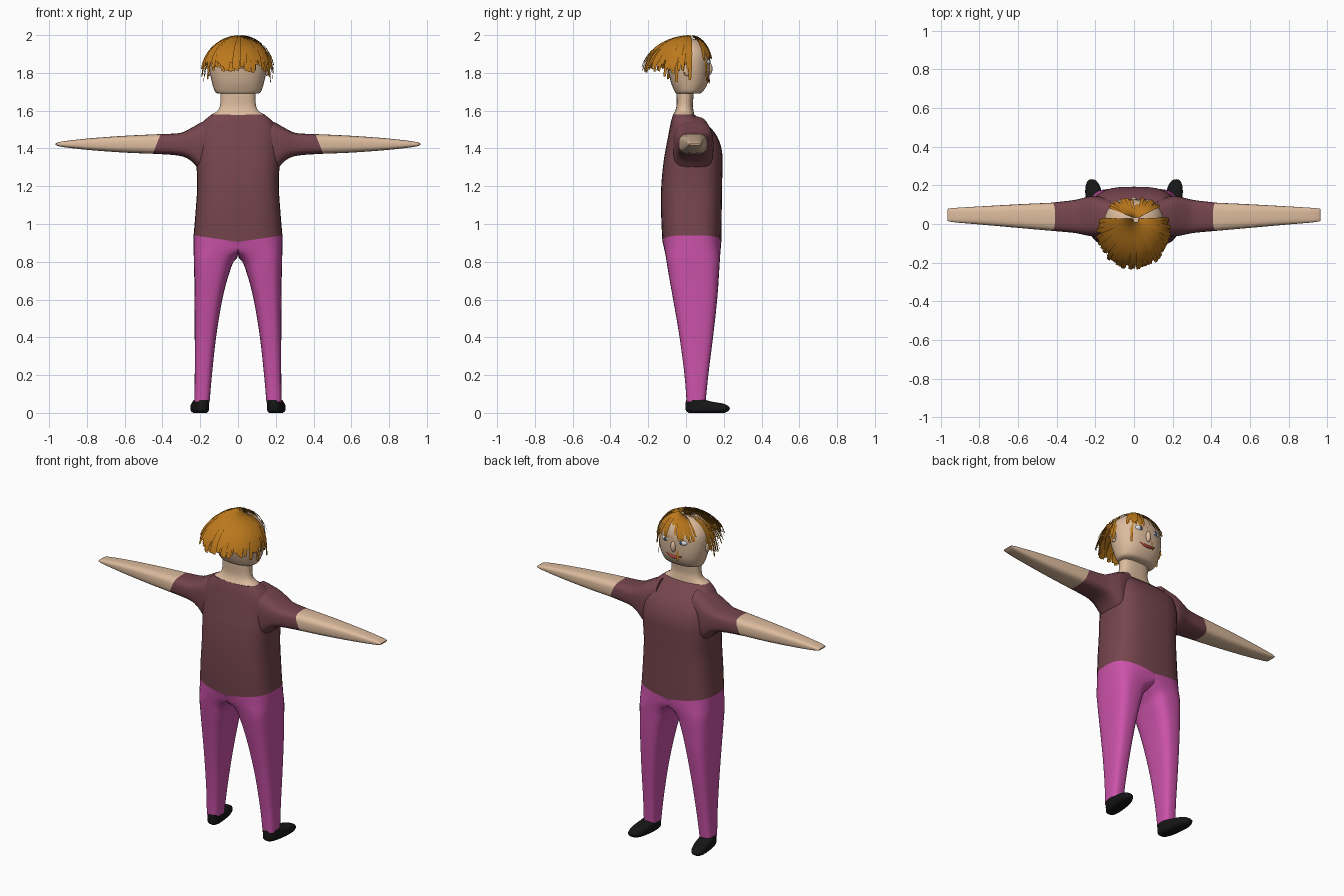
import bpy, bmesh, math, random
from mathutils import Vector

if "Cube" in bpy.data.objects:
    bpy.data.objects.remove(bpy.data.objects["Cube"])

random.seed(4)


def material(name, rgb):
    m = bpy.data.materials.new(name)
    m.diffuse_color = (*rgb, 1)
    m.use_nodes = True
    m.node_tree.nodes["Principled BSDF"].inputs["Base Color"].default_value = m.diffuse_color
    return m


SKIN = material("skin", (0.72, 0.50, 0.34))
SHIRT = material("shirt_cloth", (0.18, 0.06, 0.075))
PANTS = material("trouser_cloth", (0.60, 0.085, 0.40))
BLACK = material("shoe_black", (0.008, 0.008, 0.008))
HAIR = material("hair_orange", (0.50, 0.19, 0.012))
LIPS = material("lip_red", (0.50, 0.06, 0.05))
WHITE = material("eye_white", (0.75, 0.78, 0.8))
IRIS = material("iris_blue", (0.06, 0.10, 0.16))


def finish(obj, mat, mirror=False):
    obj.data.materials.append(mat)
    bpy.ops.object.select_all(action='DESELECT')
    obj.select_set(True)
    bpy.context.view_layer.objects.active = obj
    if obj.type == 'MESH':
        bpy.ops.object.shade_smooth_by_angle(angle=math.radians(50))
    if mirror:
        obj.modifiers.new("mirror", 'MIRROR')
    return obj


def from_bmesh(name, bm):
    me = bpy.data.meshes.new(name)
    bm.to_mesh(me)
    bm.free()
    obj = bpy.data.objects.new(name, me)
    bpy.context.collection.objects.link(obj)
    return obj


def smooth_rows(rows, sub=4):
    """Catmull-Rom interpolation of cross-section rows."""
    out = []
    for i in range(len(rows) - 1):
        p = [rows[max(i - 1, 0)], rows[i], rows[i + 1], rows[min(i + 2, len(rows) - 1)]]
        for k in range(sub):
            t = k / sub
            out.append([0.5 * (2 * b + (c - a) * t + (2 * a - 5 * b + 4 * c - d) * t * t
                               + (3 * b - a - 3 * c + d) * t ** 3) for a, b, c, d in zip(*p)])
    return out + [list(rows[-1])]


def loft(name, rows, mat, axis='z', power=2.6, mirror=False, warp=None, n=32):
    """Rounded-box sections. Row = position, a min, a max, b min, b max."""
    bm = bmesh.new()
    rings = []
    for t, a0, a1, b0, b1 in smooth_rows(rows):
        ring = []
        for k in range(n):
            ang = math.tau * k / n
            c, s = math.cos(ang), math.sin(ang)
            a = (a0 + a1) / 2 + (a1 - a0) / 2 * math.copysign(abs(c) ** (2 / power), c)
            b = (b0 + b1) / 2 + (b1 - b0) / 2 * math.copysign(abs(s) ** (2 / power), s)
            co = Vector((a, b, t)) if axis == 'z' else Vector((t, a, b))
            ring.append(bm.verts.new(warp(co) if warp else co))
        rings.append(ring)
    for r, q in zip(rings, rings[1:]):
        for k in range(n):
            bm.faces.new((r[k], r[(k + 1) % n], q[(k + 1) % n], q[k]))
    bm.faces.new(rings[0])
    bm.faces.new(rings[-1])
    bmesh.ops.recalc_face_normals(bm, faces=bm.faces)
    return finish(from_bmesh(name, bm), mat, mirror)


def ball(name, loc, scale, mat, mirror=False):
    bm = bmesh.new()
    bmesh.ops.create_uvsphere(bm, u_segments=20, v_segments=12, radius=1)
    for v in bm.verts:
        v.co = Vector(x * s + l for x, s, l in zip(v.co, scale, loc))
    return finish(from_bmesh(name, bm), mat, mirror)


# Waist line dips towards the centre on both shirt and trousers
def hem(co):
    fade = max(0, 1 - abs(co.z - 0.94) / 0.1)
    co.z -= 0.035 * fade * max(0, 1 - abs(co.x) / 0.235)
    return co


# Shirt torso
loft("shirt_torso", [
    (0.94, -0.235, 0.235, -0.125, 0.187), (1.06, -0.225, 0.225, -0.132, 0.189),
    (1.20, -0.216, 0.216, -0.131, 0.191), (1.32, -0.220, 0.220, -0.120, 0.193),
    (1.40, -0.220, 0.220, -0.107, 0.188), (1.48, -0.215, 0.215, -0.092, 0.155),
    (1.54, -0.185, 0.185, -0.080, 0.095), (1.58, -0.140, 0.140, -0.068, 0.042)],
    SHIRT, power=3, warp=hem)


# Sleeves and bare arms share a slanted cuff
def cuff(co):
    fade = max(0, 1 - abs(co.x - 0.43) / 0.15)
    co.x -= 0.4 * fade * (co.z - 1.424)
    return co


CUFF = (0.43, -0.035, 0.110, 1.372, 1.476)
loft("sleeve", [
    (0.12, -0.070, 0.130, 1.240, 1.570), (0.20, -0.066, 0.145, 1.285, 1.535),
    (0.25, -0.058, 0.138, 1.335, 1.507), (0.31, -0.046, 0.124, 1.362, 1.482), CUFF],
    SHIRT, axis='x', power=3.2, mirror=True, warp=cuff)
loft("arm", [
    CUFF, (0.60, -0.020, 0.102, 1.378, 1.467), (0.78, -0.004, 0.092, 1.391, 1.454),
    (0.90, 0.006, 0.085, 1.404, 1.441), (0.95, 0.012, 0.081, 1.412, 1.433),
    (0.965, 0.016, 0.078, 1.419, 1.426)],
    SKIN, axis='x', power=3.2, mirror=True, warp=cuff)


# Trouser legs, clipped at the centre plane so both halves meet at the crotch
def leg_warp(co):
    co.x = max(co.x, 0)
    return hem(co)


loft("trouser_leg", [
    (0.94, -0.235, 0.235, -0.125, 0.187), (0.88, -0.120, 0.235, -0.116, 0.184),
    (0.82, 0.005, 0.234, -0.106, 0.180), (0.74, 0.046, 0.232, -0.093, 0.175),
    (0.60, 0.083, 0.230, -0.068, 0.165), (0.40, 0.116, 0.229, -0.034, 0.143),
    (0.20, 0.138, 0.229, -0.008, 0.118), (0.06, 0.150, 0.231, 0.003, 0.104)],
    PANTS, power=3, mirror=True, warp=leg_warp)


# Shoes, toes turned slightly out
def splay(co):
    co.x += 0.13 * (co.y - 0.02)
    return co


loft("shoe", [
    (0.000, 0.158, 0.222, 0.015, 0.205), (0.012, 0.147, 0.234, 0.000, 0.226),
    (0.030, 0.145, 0.236, -0.002, 0.230), (0.048, 0.146, 0.234, -0.002, 0.200),
    (0.060, 0.147, 0.232, -0.001, 0.135), (0.068, 0.148, 0.230, 0.001, 0.106)],
    BLACK, power=2.5, mirror=True, warp=splay)

# Neck and head
loft("neck", [
    (1.578, -0.142, 0.142, -0.069, 0.044), (1.600, -0.108, 0.108, -0.057, 0.040),
    (1.630, -0.095, 0.095, -0.050, 0.036), (1.680, -0.093, 0.093, -0.050, 0.040),
    (1.720, -0.095, 0.095, -0.050, 0.040)], SKIN)
loft("head", [
    (1.690, -0.105, 0.105, -0.050, 0.070), (1.702, -0.122, 0.122, -0.060, 0.090),
    (1.750, -0.138, 0.138, -0.080, 0.116), (1.820, -0.152, 0.152, -0.096, 0.125),
    (1.890, -0.150, 0.150, -0.102, 0.124), (1.940, -0.122, 0.122, -0.085, 0.105),
    (1.970, -0.080, 0.080, -0.055, 0.072), (1.983, -0.025, 0.025, -0.015, 0.030)],
    SKIN, power=2.3)

# Face
ball("nose", (0, 0.122, 1.822), (0.016, 0.018, 0.034), SKIN)
ball("ear", (0.152, 0.005, 1.815), (0.010, 0.020, 0.032), SKIN, True)
ball("eye", (0.056, 0.109, 1.858), (0.030, 0.019, 0.017), WHITE, True)
ball("iris", (0.054, 0.124, 1.858), (0.011, 0.006, 0.011), IRIS, True)
curve = bpy.data.curves.new("mouth", 'CURVE')
curve.dimensions = '3D'
curve.bevel_depth = 0.008
curve.use_fill_caps = True
line = curve.splines.new('POLY')
line.points.add(8)
for i, p in enumerate(line.points):
    u = i / 4 - 1
    p.co = (0.055 * u, 0.119 - 0.006 * u * u, 1.758 + 0.015 * u * u, 1)
    p.radius = 1.05 - 0.75 * u * u
mouth = bpy.data.objects.new("mouth", curve)
bpy.context.collection.objects.link(mouth)
finish(mouth, LIPS)

# Hair: ragged ribbons swept from the crown, short over the face
bm = bmesh.new()
STRANDS = 84
for layer in range(2):
    for i in range(STRANDS):
        a = math.tau * (i + 0.5 * layer) / STRANDS + random.uniform(-0.02, 0.02)
        dx, dy = math.sin(a), math.cos(a)          # a = 0 points to the face
        off = min(a, math.tau - a)
        front = off < 1.0
        if 1.0 < off < 1.45:                       # bare temples
            continue
        reach = 0.132 if dy > 0.3 else 0.185 + 0.055 * max(0, -dy)
        reach += 0.055 * abs(dx) * front + random.uniform(-0.010, 0.006) - 0.012 * layer
        end = random.uniform(0.95, 1.2) if front else random.uniform(1.22, 1.5)
        tail = 0.12 if front and random.random() < 0.06 else 0
        if 1.45 < off < 2.2 and random.random() < 0.3:
            tail = 0.05
        width = math.tau / STRANDS * 0.75
        prev = None
        for k in range(10):
            t = k / 9
            th = 0.08 + (end - 0.08) * t
            r = reach * math.sin(th)
            z = 1.998 - 0.006 * layer - 0.205 * (1 - math.cos(th)) - tail * max(0, t - 0.75) * 4
            w = width * r * (1 if t < 0.8 else 1 - 1.6 * (t - 0.8))
            cx, cy = 0.01 * (1 - t) + dx * r, 0.02 * (1 - t) + 0.005 + dy * r
            pair = [bm.verts.new((cx + s * w * dy, cy - s * w * dx, z + s * 0.002)) for s in (-1, 1)]
            if prev:
                bm.faces.new((prev[0], pair[0], pair[1], prev[1]))
            prev = pair
finish(from_bmesh("hair", bm), HAIR)
